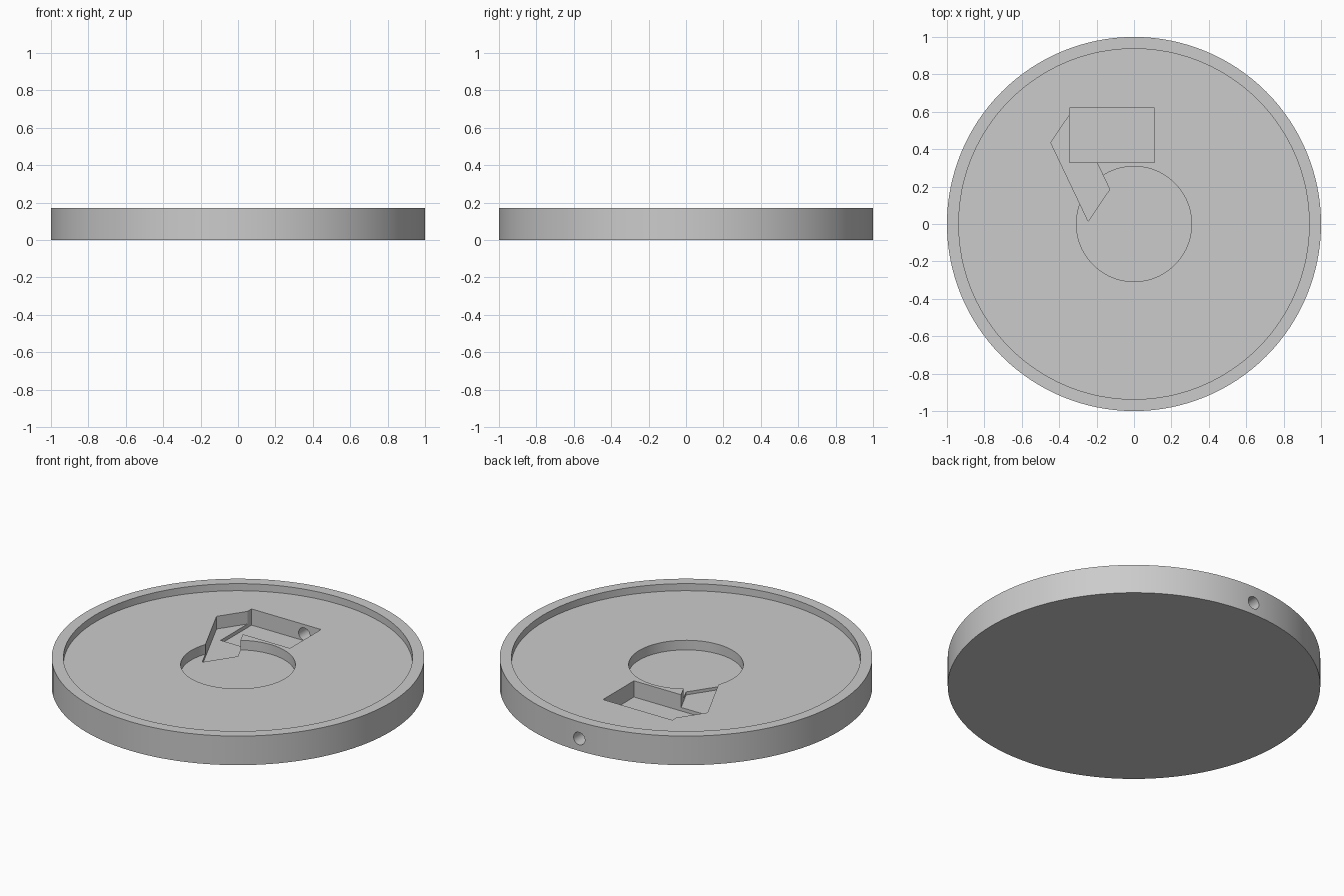
import bpy, bmesh, math
from mathutils import Matrix, Vector

cube = bpy.data.objects.get("Cube")
if cube:
    bpy.data.objects.remove(cube, do_unlink=True)

HEIGHT = 0.172
TOP = 0.3          # cutters reach well above the disc

grey = bpy.data.materials.new("light grey")
grey.use_nodes = True
colour = (0.6, 0.6, 0.6, 1)
grey.diffuse_color = colour
grey.node_tree.nodes["Principled BSDF"].inputs["Base Color"].default_value = colour


def prism(name, outline, low, high, matrix=Matrix()):
    """Extrude an outline from low to high, then place it with the matrix."""
    bm = bmesh.new()
    face = bm.faces.new([bm.verts.new((x, y, low)) for x, y in outline])
    new = bmesh.ops.extrude_face_region(bm, geom=[face])["geom"]
    moved = [v for v in new if isinstance(v, bmesh.types.BMVert)]
    bmesh.ops.translate(bm, verts=moved, vec=(0, 0, high - low))
    bmesh.ops.recalc_face_normals(bm, faces=bm.faces)
    bm.transform(matrix)
    mesh = bpy.data.meshes.new(name)
    bm.to_mesh(mesh)
    bm.free()
    mesh.materials.append(grey)
    obj = bpy.data.objects.new(name, mesh)
    bpy.context.collection.objects.link(obj)
    return obj


def circle(radius, count):
    steps = [2 * math.pi * i / count for i in range(count)]
    return [(radius * math.cos(a), radius * math.sin(a)) for a in steps]


# Round body
disc = prism("disc_base", circle(1, 128), 0, HEIGHT)

# Shallow tray, centre well, angled slot and rectangular pocket
slot = [(-0.445, 0.435), (-0.245, 0.015), (-0.13, 0.185), (-0.33, 0.605)]
pocket = [(-0.345, 0.33), (0.11, 0.33), (0.11, 0.62), (-0.345, 0.62)]
cutters = [
    prism("tray_cutter", circle(0.937, 128), 0.13, TOP),
    prism("well_cutter", circle(0.308, 96), 0.073, TOP),
    prism("slot_cutter", slot, 0.055, TOP),
    prism("pocket_cutter", pocket, 0.034, TOP),
]

# Cable hole from the back rim into the pocket
to_back = Matrix.Translation(Vector((0, 0, 0.073))) @ Matrix.Rotation(-math.pi / 2, 4, "X")
cutters.append(prism("cable_hole_cutter", circle(0.037, 32), 0.5, 1.1, to_back))

bpy.ops.object.select_all(action="DESELECT")
disc.select_set(True)
bpy.context.view_layer.objects.active = disc
for cutter in cutters:
    cutter.hide_render = True
    cut = disc.modifiers.new(cutter.name, "BOOLEAN")
    cut.operation = "DIFFERENCE"
    cut.solver = "EXACT"
    cut.object = cutter
    bpy.ops.object.modifier_apply(modifier=cut.name)
    bpy.data.objects.remove(cutter, do_unlink=True)

bpy.ops.object.shade_smooth_by_angle(angle=math.radians(30))
